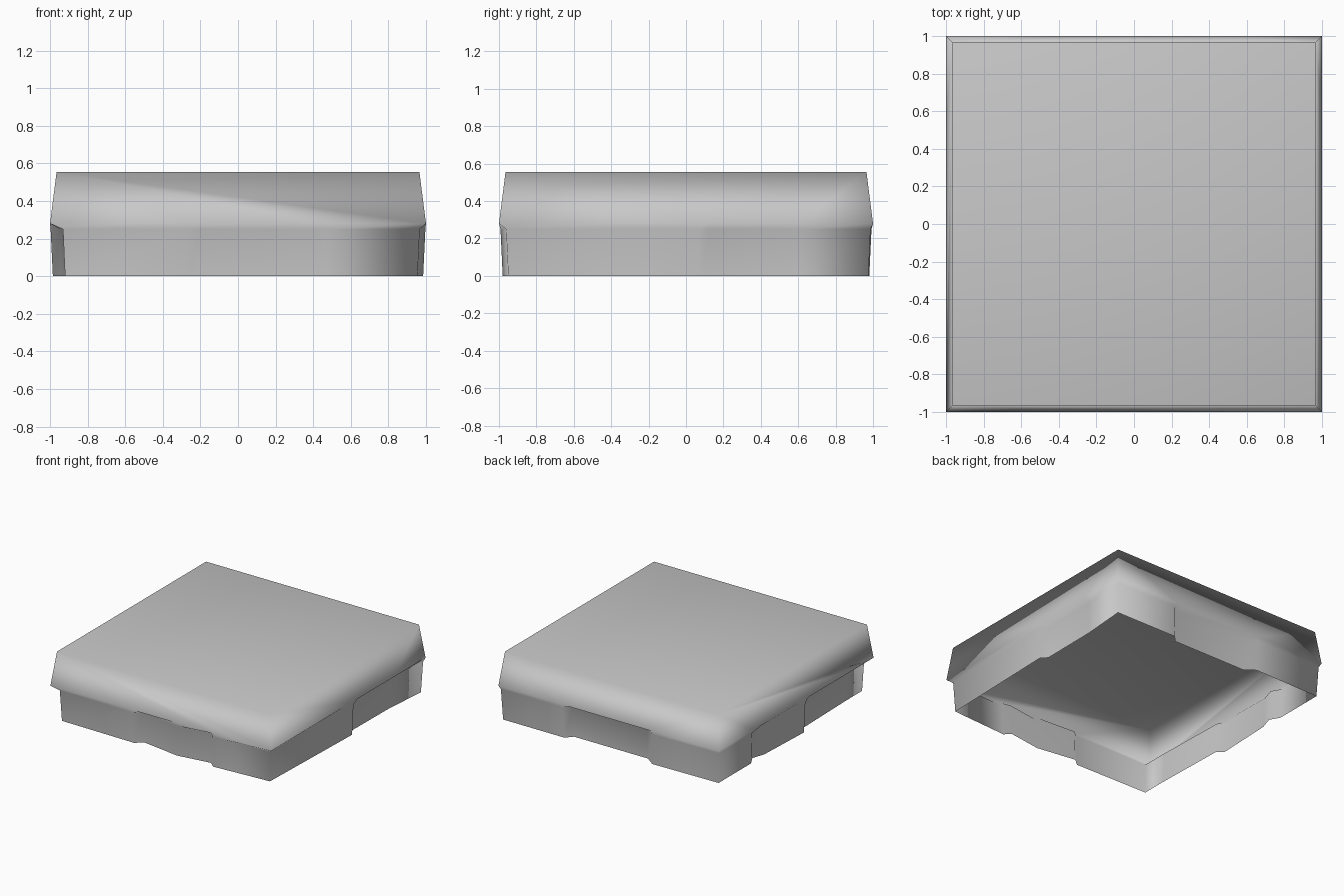
import bpy
import bmesh
from mathutils import Matrix, Vector

cube = bpy.data.objects.get("Cube")
if cube:
    bpy.data.objects.remove(cube, do_unlink=True)

TOP_Z, RIM_Z, LEDGE_Z = 0.555, 0.28, 0.25
TOP_HALF, RIM_HALF = 0.965, 1.0

# Skirt outline per side as (position along side, distance out), starting at a corner
SIDES = [
    [(-.92, .965), (-.26, .975), (-.2, .925), (.13, .975), (.41, .935), (.46, .98)],
    [(-.95, .955), (.07, .985), (.12, .94), (.6, .945)],
    [(-.975, .975), (-.42, .975), (-.37, .92), (.3, .92), (.38, .98)],
    [(-.97, .975), (-.55, .975), (-.47, .93), (-.36, .965), (.12, .985), (.16, .935), (.75, .92)],
]


def grey_material():
    mat = bpy.data.materials.new("plain_grey")
    mat.use_nodes = True
    colour = (0.58, 0.58, 0.58, 1)
    mat.diffuse_color = colour
    mat.node_tree.nodes["Principled BSDF"].inputs["Base Color"].default_value = colour
    return mat


bm = bmesh.new()
bottom, ledge, rim, top, starts = [], [], [], [], []
for k, side in enumerate(SIDES):
    turn = Matrix.Rotation(k * 1.5707963, 3, "Z")
    starts.append(len(rim))
    top.append(bm.verts.new(turn @ Vector((-TOP_HALF, -TOP_HALF, TOP_Z))))
    for i, (t, d) in enumerate(side):
        along = -RIM_HALF if i == 0 else t
        bottom.append(bm.verts.new(turn @ Vector((t, -d, 0))))
        ledge.append(bm.verts.new(turn @ Vector((t * 1.012, -d * 1.012, LEDGE_Z))))
        rim.append(bm.verts.new(turn @ Vector((along, -RIM_HALF, RIM_Z))))

# Stepped skirt, open underneath, and the ledge below the rim
count = len(rim)
for i in range(count):
    j = (i + 1) % count
    for low, high in ((bottom, ledge), (ledge, rim)):
        bm.faces.new((low[i], low[j], high[j], high[i]))

# Upper walls and flat top
for k in range(4):
    end = starts[k + 1] if k < 3 else count
    chain = [rim[i % count] for i in range(starts[k], end + 1)]
    bm.faces.new(chain + [top[(k + 1) % 4], top[k]])
bm.faces.new(top)

for face in bm.faces:
    face.smooth = True
mesh = bpy.data.meshes.new("slab_shell")
bm.to_mesh(mesh)
bm.free()
mesh.materials.append(grey_material())
slab = bpy.data.objects.new("slab_shell", mesh)
bpy.context.collection.objects.link(slab)

# Large faces dominate the soft shading
weighted = slab.modifiers.new("soft_shading", "WEIGHTED_NORMAL")
weighted.mode = "FACE_AREA"
weighted.weight = 50
